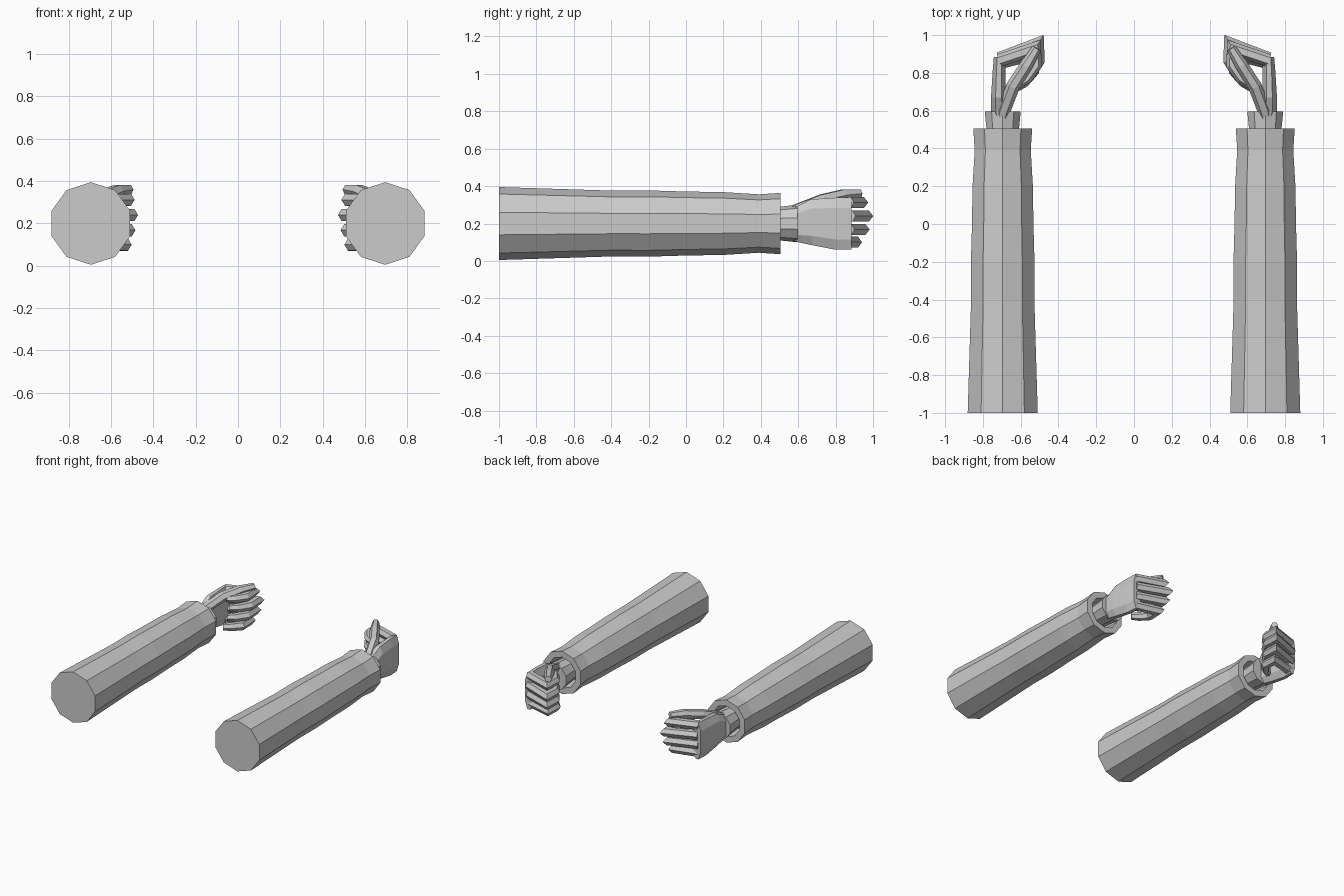
import bpy, bmesh, math
from mathutils import Vector

if "Cube" in bpy.data.objects:
    bpy.data.objects.remove(bpy.data.objects["Cube"])

grey = bpy.data.materials.new("light_grey")
grey.diffuse_color = (0.6, 0.6, 0.6, 1)
grey.use_nodes = True
grey.node_tree.nodes["Principled BSDF"].inputs["Base Color"].default_value = grey.diffuse_color


def loft(name, rings):
    """Skin a list of equal-length vertex rings, capped, mirrored to both sides."""
    bm = bmesh.new()
    vs = [[bm.verts.new(p) for p in ring] for ring in rings]
    n = len(vs[0])
    for a, b in zip(vs, vs[1:]):
        for i in range(n):
            bm.faces.new((a[i], a[(i + 1) % n], b[(i + 1) % n], b[i]))
    bm.faces.new(vs[0])
    bm.faces.new(vs[-1])
    bmesh.ops.recalc_face_normals(bm, faces=bm.faces)
    me = bpy.data.meshes.new(name)
    bm.to_mesh(me)
    bm.free()
    me.materials.append(grey)
    ob = bpy.data.objects.new(name, me)
    bpy.context.collection.objects.link(ob)
    ob.modifiers.new("both_sides", 'MIRROR').use_clip = False
    return ob


def round_ring(y, r, cx=0.695, cz=0.2, n=10):
    return [(cx + r * math.cos(math.radians(90 + 360 * i / n)), y,
             cz + r * math.sin(math.radians(90 + 360 * i / n))) for i in range(n)]


def tube(name, points, radii, n=6):
    """Hexagonal tube with mitred bends, lying roughly flat."""
    pts = [Vector(p) for p in points]
    dirs = [(b - a).normalized() for a, b in zip(pts, pts[1:])]
    rings = []
    for k, p in enumerate(pts):
        d0, d1 = dirs[max(k - 1, 0)], dirs[min(k, len(dirs) - 1)]
        t = (d0 + d1).normalized()
        side = t.cross(Vector((0, 0, 1))).normalized()
        up = side.cross(t)
        miter = 1 / max(d0.dot(t), 0.5)
        r = radii[k]
        rings.append([p + side * (r * miter * math.cos(math.tau * i / n))
                      + up * (r * math.sin(math.tau * i / n)) for i in range(n)])
    return loft(name, rings)


# Ten-sided sleeve with a slight bulge, flared end and recessed opening
sleeve = [(-1, .195), (-.4, .176), (-.2, .177), (0, .171), (.2, .168),
          (.39, .156), (.505, .164), (.505, .118), (.36, .11)]
loft("sleeve", [round_ring(y, r) for y, r in sleeve])

# Wrist stub
loft("wrist", [round_ring(.36, .082), round_ring(.5, .09), round_ring(.595, .1)])

# Flat palm: y, centre x, half thickness, bottom z, top z
palm = [(.52, .70, .036, .13, .275), (.60, .715, .042, .10, .295),
        (.67, .717, .040, .085, .33), (.80, .715, .034, .06, .338),
        (.885, .712, .030, .06, .338)]
rings = []
for y, cx, hx, z0, z1 in palm:
    b = (z1 - z0) * 0.2
    rings.append([(cx + hx, y, z0 + b), (cx + hx, y, z1 - b),
                  (cx + hx * .4, y, z1), (cx - hx * .4, y, z1),
                  (cx - hx, y, z1 - b), (cx - hx, y, z0 + b),
                  (cx - hx * .4, y, z0), (cx + hx * .4, y, z0)])
loft("palm", rings)

# Four curled fingers: name, height, sideways and forward offsets
for name, z, dx, dy in [("index_finger", .312, .016, -.025),
                        ("middle_finger", .24, 0, 0),
                        ("ring_finger", .168, .012, -.018),
                        ("little_finger", .1, .03, -.055)]:
    tube(name, [(.715, .875 + dy * .4, z), (.51 + dx, .953 + dy, z),
                (.506 + dx, .865 + dy, z), (.555 + dx, .785 + dy * .6, z),
                (.6 + dx, .752 + dy * .6, z)],
         [.034, .034, .033, .031, .024])

# Thumb laid across the top of the fist
tube("thumb", [(.705, .53, .25), (.69, .60, .275), (.64, .73, .325),
               (.57, .84, .352), (.515, .93, .36)],
     [.03, .036, .036, .034, .025])
